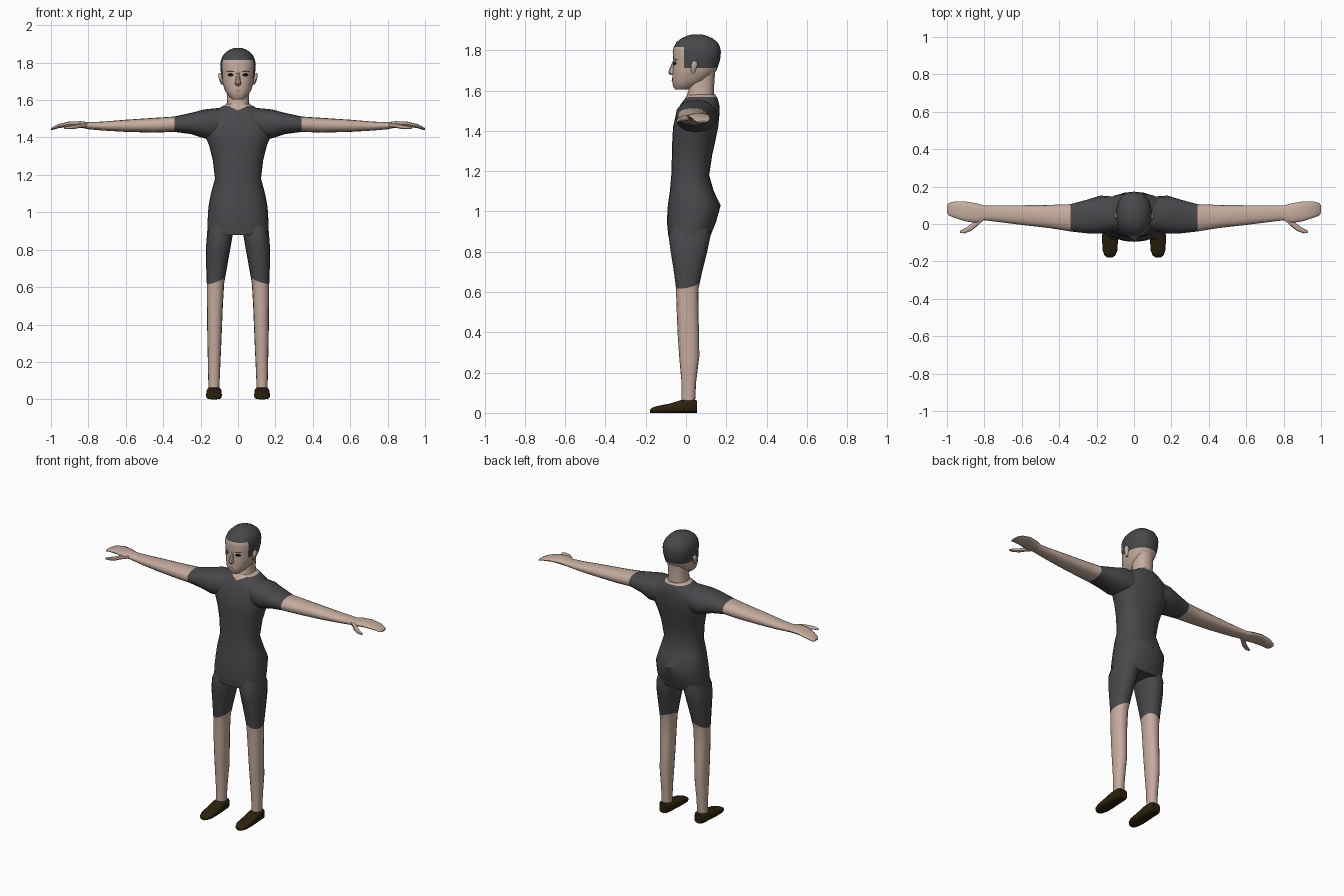
import bpy, bmesh, math
from mathutils import Vector
from mathutils.bvhtree import BVHTree

cube = bpy.data.objects.get("Cube")
if cube:
    bpy.data.objects.remove(cube, do_unlink=True)

parts = []


def material(name, colour):
    mat = bpy.data.materials.new(name)
    mat.use_nodes = True
    rgba = (*colour, 1)
    mat.diffuse_color = rgba
    shader = next(n for n in mat.node_tree.nodes if n.type == "BSDF_PRINCIPLED")
    shader.inputs["Base Color"].default_value = rgba
    shader.inputs["Roughness"].default_value = 0.8
    return mat


skin = material("skin", (0.56, 0.41, 0.34))
charcoal = material("charcoal", (0.065, 0.065, 0.072))
leather = material("dark_leather", (0.025, 0.016, 0.004))
black = material("eye_black", (0.006, 0.005, 0.005))
lip = material("lip", (0.34, 0.21, 0.17))


def finish(name, bm, mats, mirror):
    """Turn a bmesh into a named object, optionally mirrored across x."""
    mesh = bpy.data.meshes.new(name)
    bm.to_mesh(mesh)
    bm.free()
    for mat in mats:
        mesh.materials.append(mat)
    obj = bpy.data.objects.new(name, mesh)
    bpy.context.collection.objects.link(obj)
    if mirror:
        obj.modifiers.new("mirror", "MIRROR").use_mirror_merge = False
    parts.append(obj)
    return obj


def loft(name, axis, rings, mats, rule=None, cuts=(), sides=16, power=2.3, mirror=False):
    """Skin rounded sections (position, min, max, min, max) along an axis.
    Cuts are (point, normal) planes; rule(centre) picks the second material."""
    bm = bmesh.new()
    others = [i for i in range(3) if i != axis]
    loops = []
    for pos, a0, a1, b0, b1 in rings:
        loop = []
        for i in range(sides):
            angle = 2 * math.pi * i / sides
            co = [0, 0, 0]
            co[axis] = pos
            for k, lo, hi, t in ((others[0], a0, a1, math.cos(angle)),
                                 (others[1], b0, b1, math.sin(angle))):
                bulge = math.copysign(abs(t) ** (2 / power), t)
                co[k] = (lo + hi) / 2 + bulge * (hi - lo) / 2
            loop.append(bm.verts.new(co))
        loops.append(loop)
    for low, high in zip(loops, loops[1:]):
        for i in range(sides):
            j = (i + 1) % sides
            bm.faces.new((low[i], low[j], high[j], high[i]))
    bm.faces.new(loops[0])
    bm.faces.new(loops[-1])
    bmesh.ops.recalc_face_normals(bm, faces=bm.faces)
    for point, normal in cuts:
        bmesh.ops.bisect_plane(bm, geom=bm.verts[:] + bm.edges[:] + bm.faces[:],
                               plane_co=point, plane_no=normal)
    if rule:
        for face in bm.faces:
            face.material_index = int(rule(face.calc_center_median()))
    return finish(name, bm, mats, mirror)


def centred(rings):
    """Expand (height, half width, front, back) into full sections."""
    return [(z, -w, w, front, back) for z, w, front, back in rings]


# Shirt and hips, with a V of bare skin at the collar
V_BASE, V_SLOPE, COLLAR = 1.545, 0.45, 1.568
torso_rings = centred([
    (0.88, 0.165, -0.088, 0.122), (0.95, 0.163, -0.095, 0.15),
    (1.03, 0.158, -0.09, 0.172), (1.1, 0.145, -0.08, 0.138),
    (1.18, 0.123, -0.073, 0.115), (1.28, 0.135, -0.07, 0.13),
    (1.36, 0.155, -0.068, 0.148), (1.42, 0.182, -0.064, 0.16),
    (1.48, 0.185, -0.05, 0.166), (1.53, 0.15, -0.028, 0.165),
    (1.56, 0.095, -0.005, 0.157), (1.58, 0.06, 0.008, 0.145)])


def bare_neck(c):
    in_v = c.y < 0.07 and c.z > V_BASE + V_SLOPE * abs(c.x)
    return c.z > COLLAR or in_v


loft("torso", 2, torso_rings, [charcoal, skin], bare_neck, sides=24,
     cuts=[((0, 0, COLLAR), (0, 0, 1)),
           ((0, 0, V_BASE), (V_SLOPE, 0, 1)), ((0, 0, V_BASE), (-V_SLOPE, 0, 1))])

# Arms with short sleeves, running out into flat hands
SLEEVE = 0.34
loft("arms", 0, [
    (0.08, -0.03, 0.145, 1.39, 1.56), (0.18, -0.052, 0.152, 1.395, 1.55),
    (0.25, -0.05, 0.13, 1.418, 1.532), (SLEEVE, -0.04, 0.106, 1.43, 1.512),
    (0.45, -0.022, 0.102, 1.426, 1.505), (0.6, -0.005, 0.1, 1.43, 1.495),
    (0.72, 0.01, 0.1, 1.437, 1.485), (0.8, 0.02, 0.098, 1.444, 1.482),
    (0.84, 0.005, 0.11, 1.452, 1.487), (0.9, 0.014, 0.12, 1.458, 1.486),
    (0.96, 0.033, 0.12, 1.45, 1.472), (0.99, 0.045, 0.113, 1.441, 1.457),
    (1, 0.06, 0.1, 1.441, 1.449)],
    [charcoal, skin], lambda c: c.x > SLEEVE, mirror=True)

loft("thumbs", 0, [
    (0.805, 0.02, 0.05, 1.455, 1.478), (0.84, -0.012, 0.03, 1.452, 1.478),
    (0.87, -0.036, 0, 1.446, 1.47), (0.905, -0.05, -0.024, 1.444, 1.463),
    (0.93, -0.048, -0.036, 1.444, 1.456)], [skin], sides=10, mirror=True)

# Legs with a slanted shorts hem
HEM = Vector((0.35, -0.2, 1))
HEM_POINT = Vector((0.166, -0.05, 0.61))
loft("legs", 2, [
    (0.97, 0.03, 0.14, -0.06, 0.11), (0.88, 0.028, 0.166, -0.087, 0.122),
    (0.8, 0.042, 0.172, -0.076, 0.105), (0.7, 0.06, 0.17, -0.06, 0.08),
    (0.62, 0.074, 0.167, -0.05, 0.063), (0.5, 0.081, 0.166, -0.046, 0.061),
    (0.4, 0.085, 0.165, -0.042, 0.065), (0.28, 0.09, 0.163, -0.034, 0.066),
    (0.15, 0.096, 0.16, -0.022, 0.05), (0.05, 0.1, 0.158, -0.022, 0.045)],
    [skin, charcoal], lambda c: (c - HEM_POINT).dot(HEM) > 0,
    cuts=[(HEM_POINT, HEM)], mirror=True)

# Low shoes with flat tapering toes
loft("shoes", 1, [
    (0.055, 0.1, 0.155, 0, 0.06), (0.04, 0.092, 0.165, 0, 0.067),
    (-0.02, 0.088, 0.168, 0, 0.065), (-0.08, 0.086, 0.171, 0, 0.046),
    (-0.14, 0.088, 0.168, 0, 0.035), (-0.168, 0.1, 0.158, 0, 0.026),
    (-0.178, 0.115, 0.143, 0, 0.016)], [leather], power=3.5, mirror=True)

# Neck
loft("neck", 2, centred([
    (1.5, 0.075, 0, 0.14), (1.56, 0.064, 0, 0.143),
    (1.6, 0.058, 0.012, 0.138), (1.7, 0.06, 0.015, 0.145)]), [skin])

# Head with a close-cropped cap of hair
BROW_LINE, NAPE, TEMPLE = 1.815, 1.712, -0.01
head = loft("head", 2, centred([
    (1.604, 0.03, -0.052, 0.015), (1.618, 0.047, -0.064, 0.04),
    (1.65, 0.07, -0.069, 0.11), (1.7, 0.085, -0.066, 0.152),
    (1.75, 0.092, -0.063, 0.169), (1.79, 0.095, -0.066, 0.173),
    (BROW_LINE, 0.091, -0.061, 0.169), (1.84, 0.079, -0.047, 0.156),
    (1.86, 0.06, -0.022, 0.13), (1.873, 0.038, 0.008, 0.1),
    (1.879, 0.016, 0.035, 0.075)]),
    [skin, charcoal],
    lambda c: c.z > BROW_LINE or (c.y > TEMPLE and c.z > NAPE), sides=28,
    cuts=[((0, 0, NAPE), (0, 0, 1)), ((0, TEMPLE, 0), (0, 1, 0))])

loft("nose", 2, centred([
    (1.676, 0.01, -0.076, -0.05), (1.688, 0.017, -0.088, -0.05),
    (1.705, 0.013, -0.083, -0.05), (1.75, 0.008, -0.064, -0.05)]),
    [skin], sides=8, power=2)

loft("ears", 2, [
    (1.684, 0.08, 0.09, 0.028, 0.042), (1.7, 0.08, 0.098, 0.024, 0.048),
    (1.73, 0.08, 0.106, 0.025, 0.06), (1.746, 0.08, 0.102, 0.032, 0.054)],
    [skin], sides=10, mirror=True)

# Thin face details laid onto the front of the head
head_tree = BVHTree.FromPolygons([v.co for v in head.data.vertices],
                                 [p.vertices for p in head.data.polygons])


def face_patch(name, x, z, width, height, mat, lift=0.002, mirror=False, sides=14):
    bm = bmesh.new()

    def on_face(dx, dz):
        start = Vector((x + dx, -1, z + dz))
        hit = head_tree.ray_cast(start, Vector((0, 1, 0)))[0]
        return bm.verts.new(hit - Vector((0, lift, 0)))

    middle = on_face(0, 0)
    turns = [2 * math.pi * i / sides for i in range(sides)]
    rim = [on_face(width * math.cos(t), height * math.sin(t)) for t in turns]
    for i in range(sides):
        bm.faces.new((middle, rim[i], rim[(i + 1) % sides]))
    finish(name, bm, [mat], mirror)


face_patch("eyes", 0.04, 1.735, 0.016, 0.009, black, mirror=True)
face_patch("eyebrows", 0.041, 1.753, 0.022, 0.004, charcoal, mirror=True)
face_patch("mouth", 0, 1.65, 0.02, 0.004, lip)

# Smooth shading with crisp hard edges
for obj in bpy.context.selected_objects:
    obj.select_set(False)
for obj in parts:
    obj.select_set(True)
bpy.context.view_layer.objects.active = parts[0]
bpy.ops.object.shade_smooth_by_angle(angle=math.radians(40))
